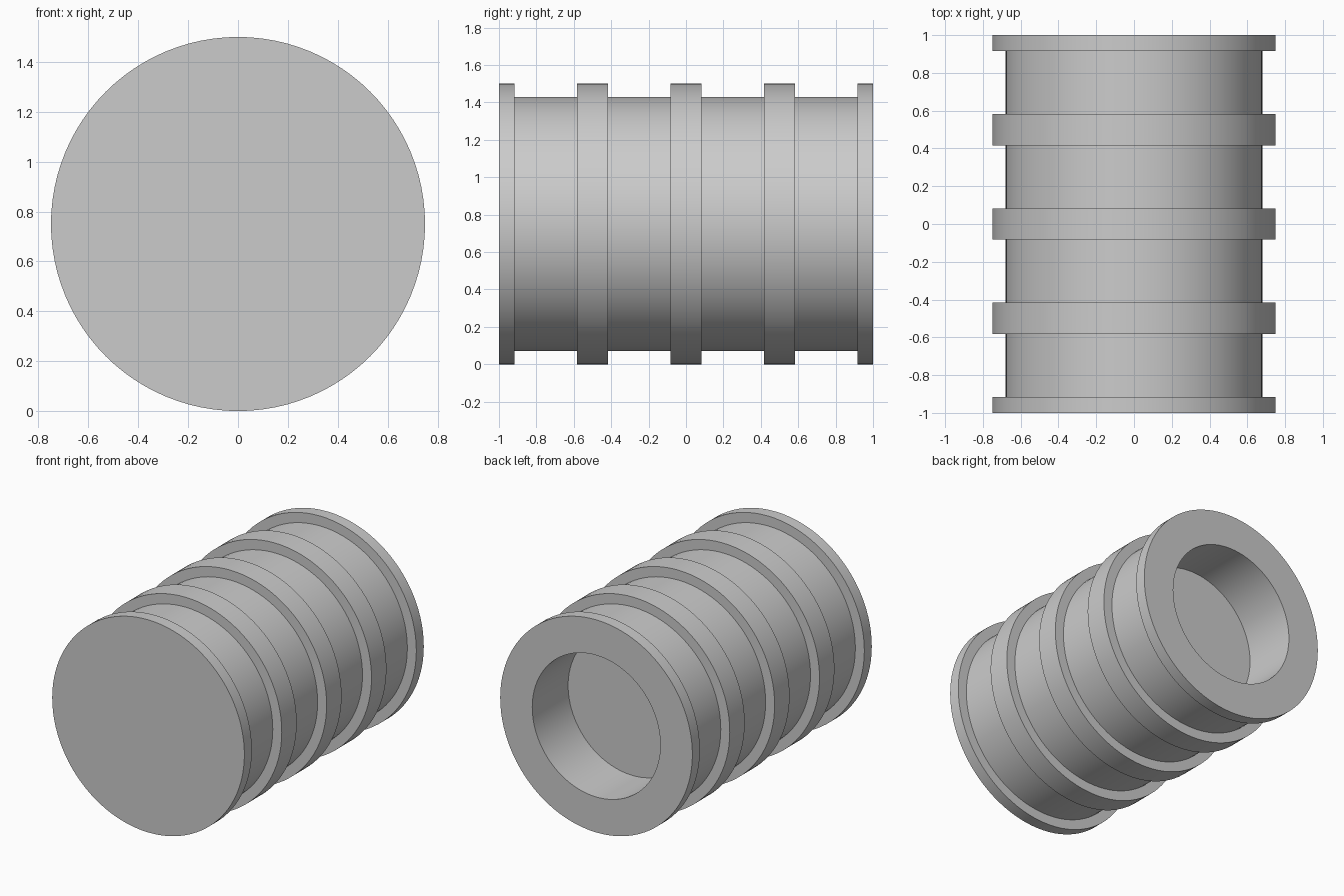
import bpy
import bmesh
from math import radians
from mathutils import Matrix, Vector

cube = bpy.data.objects.get("Cube")
if cube:
    bpy.data.objects.remove(cube)

RING, CORE, BORE = 0.75, 0.68, 0.5
HALF = 1 / 12      # half the width of a full ring
DEPTH = 0.4        # depth of the rear bore
SEGMENTS = 96

# Plain grey material
grey = bpy.data.materials.new("plain grey")
grey.use_nodes = True
color = (0.6, 0.6, 0.6, 1)
grey.diffuse_color = color
grey.node_tree.nodes["Principled BSDF"].inputs["Base Color"].default_value = color

# Half profile (radius, y): closed front, five evenly spaced rings, rear bore
profile = [(0, -1)]
for i in range(5):
    y = -1 + i * 0.5
    start, end = max(y - HALF, -1), min(y + HALF, 1)
    if i > 0:
        profile.append((CORE, start))
    profile += [(RING, start), (RING, end)]
    if i < 4:
        profile.append((CORE, end))
profile += [(BORE, 1), (BORE, 1 - DEPTH), (0, 1 - DEPTH)]

# Revolve the profile about the long axis
bm = bmesh.new()
verts = [bm.verts.new((r, y, 0)) for r, y in profile]
edges = [bm.edges.new(pair) for pair in zip(verts, verts[1:])]
bmesh.ops.spin(bm, geom=verts + edges, cent=(0, 0, 0), axis=(0, 1, 0),
               angle=radians(360), steps=SEGMENTS, use_merge=True)
bmesh.ops.remove_doubles(bm, verts=bm.verts, dist=0.0001)
bmesh.ops.recalc_face_normals(bm, faces=bm.faces)
bmesh.ops.transform(bm, matrix=Matrix.Translation(Vector((0, 0, RING))), verts=bm.verts)

mesh = bpy.data.meshes.new("ribbed_plug")
bm.to_mesh(mesh)
bm.free()
mesh.materials.append(grey)
plug = bpy.data.objects.new("ribbed_plug", mesh)
bpy.context.collection.objects.link(plug)

# Smooth round walls with crisp rims
bpy.ops.object.select_all(action="DESELECT")
plug.select_set(True)
bpy.context.view_layer.objects.active = plug
bpy.ops.object.shade_smooth_by_angle(angle=radians(30))
